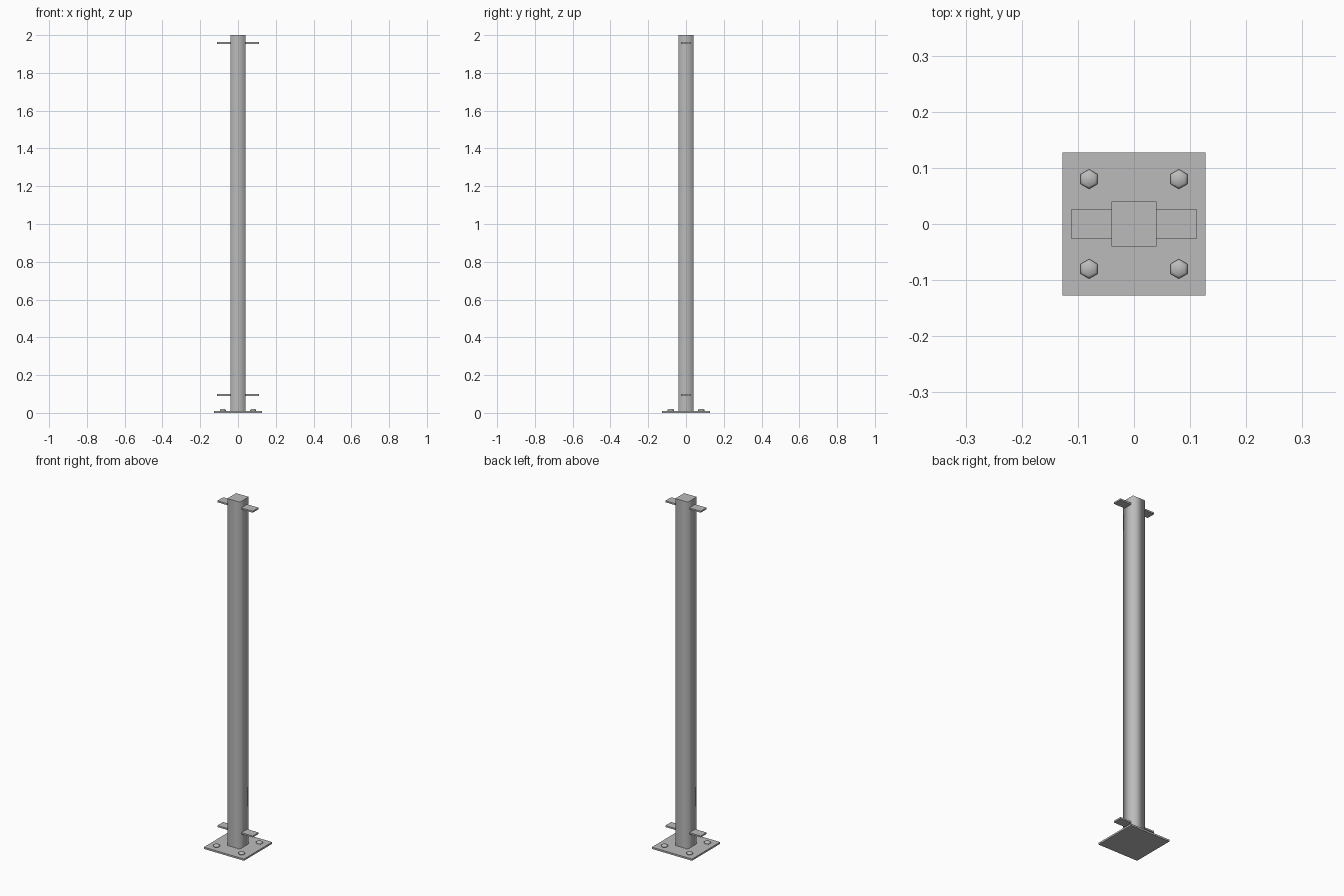
import bpy, bmesh
from mathutils import Matrix, Vector

if "Cube" in bpy.data.objects:
    bpy.data.objects.remove(bpy.data.objects["Cube"])

PLATE_T = 0.01

# Dark grey steel
steel = bpy.data.materials.new("steel_grey")
steel.diffuse_color = (0.5, 0.5, 0.5, 1)
steel.use_nodes = True
steel.node_tree.nodes["Principled BSDF"].inputs["Base Color"].default_value = steel.diffuse_color


def finish(bm, name, loc, smooth=False):
    me = bpy.data.meshes.new(name)
    bm.normal_update()
    if smooth:
        for f in bm.faces:
            f.smooth = True
        # keep the rims of the end caps crisp
        for e in bm.edges:
            if any(abs(f.normal.z) > 0.99 for f in e.link_faces):
                e.smooth = False
    bm.to_mesh(me)
    bm.free()
    me.materials.append(steel)
    ob = bpy.data.objects.new(name, me)
    ob.location = loc
    bpy.context.collection.objects.link(ob)
    return ob


def box(name, lo, hi, smooth=False):
    lo, hi = Vector(lo), Vector(hi)
    bm = bmesh.new()
    bmesh.ops.create_cube(bm, size=1, matrix=Matrix.Diagonal((*(hi - lo), 1)))
    return finish(bm, name, (lo + hi) / 2, smooth)


def bolt(name, x, y, r=0.0175, h=0.01):
    # hexagonal head with a chamfered top
    bm = bmesh.new()
    bmesh.ops.create_cone(bm, cap_ends=True, segments=6, radius1=r, radius2=r, depth=h)
    top = [e for e in bm.edges if all(v.co.z > 0 for v in e.verts)]
    bmesh.ops.bevel(bm, geom=top, offset=0.004, segments=1, affect='EDGES')
    for f in bm.faces:
        f.smooth = True
    return finish(bm, name, (x, y, PLATE_T + h / 2))


# Base plate
box("base_plate", (-0.1275, -0.1275, 0), (0.1275, 0.1275, PLATE_T))

# Square post
box("post", (-0.04, -0.04, PLATE_T), (0.04, 0.04, 2.0), smooth=True)

# Rail brackets on both sides, low and high
for level, z in (("lower", 0.095), ("upper", 1.958)):
    for side, s in (("left", -1), ("right", 1)):
        a, b = sorted((s * 0.04, s * 0.112))
        box(f"{level}_bracket_{side}", (a, -0.026, z - 0.0045), (b, 0.026, z + 0.0045))

# Anchor bolts at the four corners
for i, (sx, sy) in enumerate(((-1, -1), (1, -1), (1, 1), (-1, 1))):
    bolt(f"anchor_bolt_{i + 1}", sx * 0.08, sy * 0.08)
